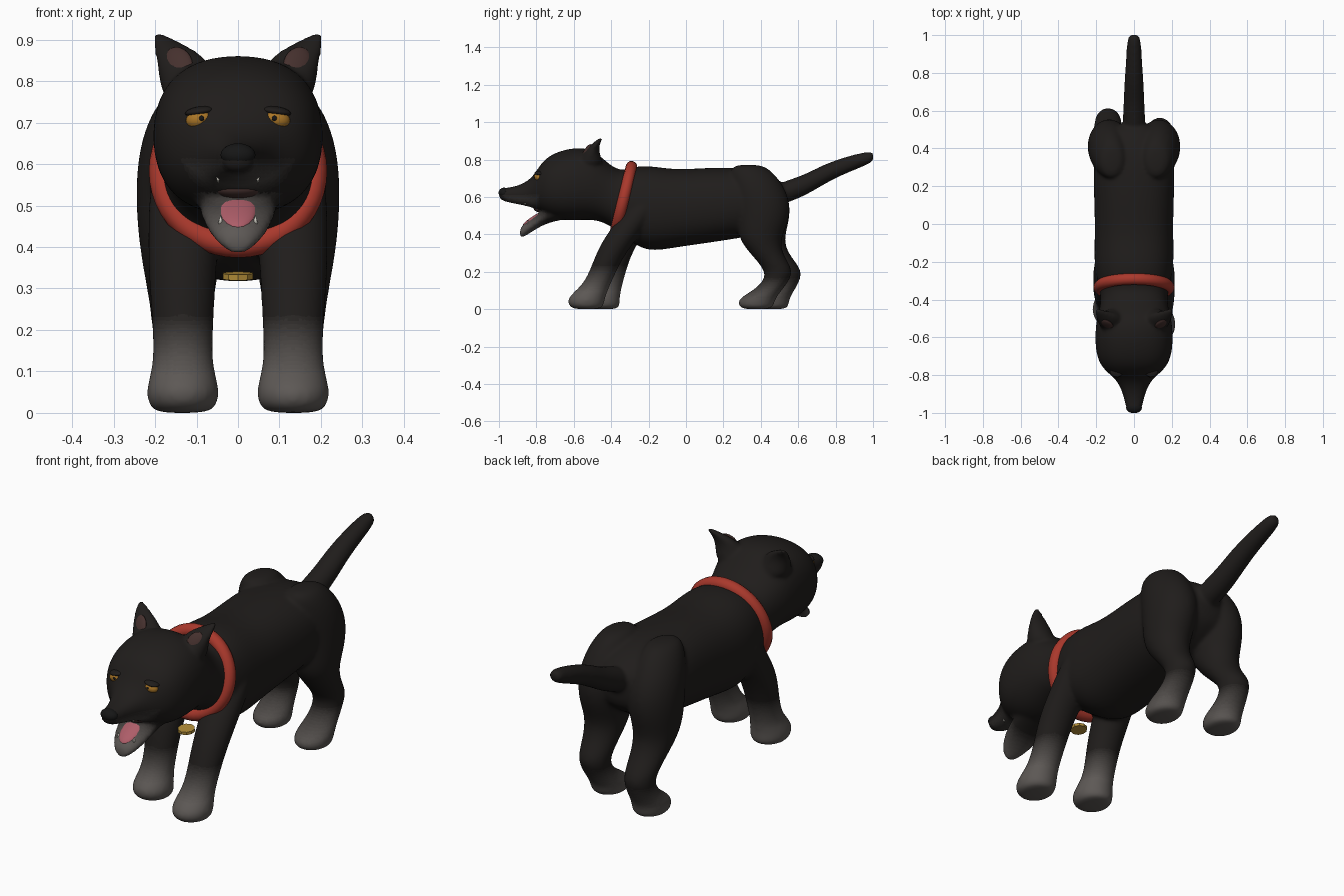
import bpy, bmesh, math

if "Cube" in bpy.data.objects:
    bpy.data.objects.remove(bpy.data.objects["Cube"])


def material(name, rgb):
    m = bpy.data.materials.new(name)
    m.diffuse_color = (*rgb, 1)
    m.use_nodes = True
    m.node_tree.nodes["Principled BSDF"].inputs["Base Color"].default_value = m.diffuse_color
    return m


BANDS = 16
fur = [material(f"fur_{i}", [0.014 + 0.095 * i / (BANDS - 1), 0.012 + 0.086 * i / (BANDS - 1),
                             0.011 + 0.08 * i / (BANDS - 1)]) for i in range(BANDS)]
red = material("collar_red", (0.4, 0.04, 0.025))
gold = material("tag_gold", (0.45, 0.27, 0.04))
amber = material("eye_amber", (0.4, 0.18, 0.02))
pink = material("tongue_pink", (0.42, 0.11, 0.14))
inner = material("ear_pink", (0.06, 0.03, 0.027))
black = material("black", (0.008, 0.008, 0.008))
white = material("tooth_white", (0.6, 0.58, 0.52))


def loft(bm, rings, axis, n=16, power=2.0):
    """Closed tube through rings (x, y, z, r1, r2) lying across the Y or Z axis."""
    loops = []
    for x, y, z, r1, r2 in rings:
        loop = []
        for i in range(n):
            a = 2 * math.pi * i / n
            c, s = math.cos(a), math.sin(a)
            u = 1.03 * r1 * math.copysign(abs(c) ** (2 / power), c)
            v = 1.03 * r2 * math.copysign(abs(s) ** (2 / power), s)
            loop.append(bm.verts.new((x + u, y, z + v) if axis == "Y" else (x + u, y + v, z)))
        loops.append(loop)
    faces = [bm.faces.new(loops[0]), bm.faces.new(loops[-1][::-1])]
    for a, b in zip(loops, loops[1:]):
        for i in range(n):
            j = (i + 1) % n
            faces.append(bm.faces.new((a[j], a[i], b[i], b[j])))
    bmesh.ops.recalc_face_normals(bm, faces=faces)


def make(name, bm, mat=None):
    me = bpy.data.meshes.new(name)
    bm.to_mesh(me)
    bm.free()
    ob = bpy.data.objects.new(name, me)
    bpy.context.collection.objects.link(ob)
    if mat:
        me.materials.append(mat)
    for p in me.polygons:
        p.use_smooth = True
    return ob


def blob(name, loc, size, mat, rot=(0, 0, 0)):
    bm = bmesh.new()
    bmesh.ops.create_uvsphere(bm, u_segments=20, v_segments=12, radius=1)
    ob = make(name, bm, mat)
    ob.location, ob.scale, ob.rotation_euler = loc, size, rot
    return ob


body = bmesh.new()
# Head, neck and torso: y, centre z, half width, half height
trunk = [(-1.0, .615, .02, .02), (-.985, .615, .04, .034), (-.93, .61, .05, .042),
         (-.87, .614, .068, .057), (-.815, .627, .10, .082), (-.77, .655, .162, .137),
         (-.70, .66, .198, .178), (-.60, .67, .205, .194), (-.50, .672, .197, .187),
         (-.42, .62, .172, .16), (-.35, .57, .18, .165), (-.29, .56, .195, .2),
         (-.20, .538, .21, .23), (-.06, .538, .205, .205), (.10, .555, .207, .2),
         (.28, .57, .215, .188), (.40, .572, .2, .168), (.49, .58, .15, .12),
         (.54, .58, .08, .07)]
loft(body, [(0, y, z, rx, rz) for y, z, rx, rz in trunk], "Y", power=2.35)
# Lower jaw
loft(body, [(0, -.58, .54, .11, .05), (0, -.70, .515, .1, .04), (0, -.77, .487, .092, .038),
            (0, -.82, .455, .08, .037), (0, -.865, .424, .054, .036), (0, -.89, .406, .027, .026)], "Y")
# Tail
loft(body, [(0, .47, .61, .06, .055), (0, .56, .635, .058, .06), (0, .65, .672, .055, .056),
            (0, .72, .712, .052, .054), (0, .80, .75, .047, .048),
            (0, .88, .78, .042, .043), (0, .98, .812, .036, .035), (0, 1.005, .817, .022, .02)], "Y")
# Legs: z, y, x, half width, half depth
front_leg = [(.62, -.2, .115, .07, .08), (.54, -.225, .125, .09, .09), (.44, -.305, .13, .086, .092),
             (.34, -.378, .135, .081, .083), (.25, -.425, .133, .075, .073), (.15, -.468, .133, .07, .07),
             (.10, -.505, .133, .075, .085), (.055, -.536, .133, .089, .1),
             (.015, -.533, .133, .082, .092), (0, -.53, .133, .055, .063)]
back_leg = [(.775, .33, .115, .045, .065), (.745, .345, .12, .078, .11), (.66, .385, .13, .104, .138),
            (.56, .412, .13, .116, .147), (.46, .41, .135, .108, .135), (.37, .393, .137, .095, .108),
            (.29, .435, .137, .08, .083), (.215, .495, .137, .07, .076), (.16, .49, .137, .064, .066),
            (.10, .435, .137, .07, .075), (.055, .375, .137, .084, .1), (.015, .375, .137, .078, .092),
            (0, .375, .137, .053, .065)]
for side in (1, -1):
    for leg, step in ((front_leg, .09), (back_leg, .085)):
        shift = 0 if side == 1 else step
        loft(body, [(side * x, y + shift * max(0, 1 - z / .48), z, rx, ry)
                    for z, y, x, rx, ry in leg], "Z")
# Ears, leaning out and back
ear = [(.11, -.515, .76, .074, .07), (.117, -.512, .80, .071, .062), (.13, -.506, .84, .064, .042),
       (.147, -.492, .87, .054, .028), (.172, -.473, .895, .034, .018), (.199, -.45, .92, .012, .011)]
for side in (1, -1):
    loft(body, [(side * x, y, z, rx, ry) for x, y, z, rx, ry in ear], "Z")
dog = make("dog_body", body)

# Fuse the parts into one smooth skin
dog.modifiers.new("round", "SUBSURF").levels = 2
fuse = dog.modifiers.new("fuse", "REMESH")
fuse.mode, fuse.voxel_size = "VOXEL", 0.0095
soft = dog.modifiers.new("soft", "SMOOTH")
soft.factor, soft.iterations = 0.5, 8
skin = bpy.data.meshes.new_from_object(dog.evaluated_get(bpy.context.evaluated_depsgraph_get()))
dog.modifiers.clear()
dog.data = skin
low = min(v.co.z for v in skin.vertices)
for v in skin.vertices:
    v.co.z -= low

# Dark coat fading to grey on paws, jaw and muzzle sides
skin.materials.clear()
for m in fur:
    skin.materials.append(m)
for p in skin.polygons:
    c = p.center
    t = ((.24 if c.y < 0 else .17) - c.z) / .15
    if c.y < -.72 and c.z < .53:
        t = (-.74 - c.y) / .13
    elif c.y < -.78 and c.z < .62:
        t = .5 * min((.62 - c.z) / .07, (-.78 - c.y) / .06, (c.y + .98) / .06)
    p.material_index = round(max(0, min(1, t)) * (BANDS - 1))
    p.use_smooth = True

# Collar and tag
bpy.ops.mesh.primitive_torus_add(major_radius=.184, minor_radius=.031, major_segments=48,
                                 minor_segments=12, location=(0, -.335, .583),
                                 rotation=(math.pi / 2 - .24, 0, 0))
collar = bpy.context.object
collar.name = "collar"
collar.data.materials.append(red)
bpy.ops.object.shade_smooth()
bpy.ops.mesh.primitive_cylinder_add(vertices=10, radius=.038, depth=.014,
                                    location=(0, -.39, .33), rotation=(.1, 0, 0))
tag = bpy.context.object
tag.name = "collar_tag"
tag.data.materials.append(gold)

# Nose, tongue and mouth lining
blob("nose", (0, -.972, .622), (.042, .03, .028), black)
blob("tongue", (0, -.80, .49), (.046, .085, .016), pink, (.54, 0, 0))
blob("mouth_lining", (0, -.765, .54), (.06, .05, .025), inner)

for side, label in ((1, "right"), (-1, "left")):
    # Pink hollow on the front of each ear
    blob(f"{label}_inner_ear", (side * .143, -.531, .845), (.032, .012, .045), inner, (-.55, side * .5, 0))
    # Eyes with heavy lids
    blob(f"{label}_eye", (side * .092, -.785, .708), (.034, .026, .024), amber, (0, side * .2, 0))
    blob(f"{label}_pupil", (side * .088, -.807, .71), (.007, .006, .007), black)
    blob(f"{label}_eyelid", (side * .092, -.78, .727), (.036, .03, .012), fur[0], (0, side * .15, 0))
    # Fangs above and below
    for name, loc, flip in (("upper_fang", (side * .048, -.86, .562), math.pi),
                            ("lower_fang", (side * .042, -.845, .467), 0)):
        bpy.ops.mesh.primitive_cone_add(vertices=10, radius1=.007, depth=.024, location=loc,
                                        rotation=(flip, 0, 0))
        tooth = bpy.context.object
        tooth.name = f"{label}_{name}"
        tooth.data.materials.append(white)
        bpy.ops.object.shade_smooth()
